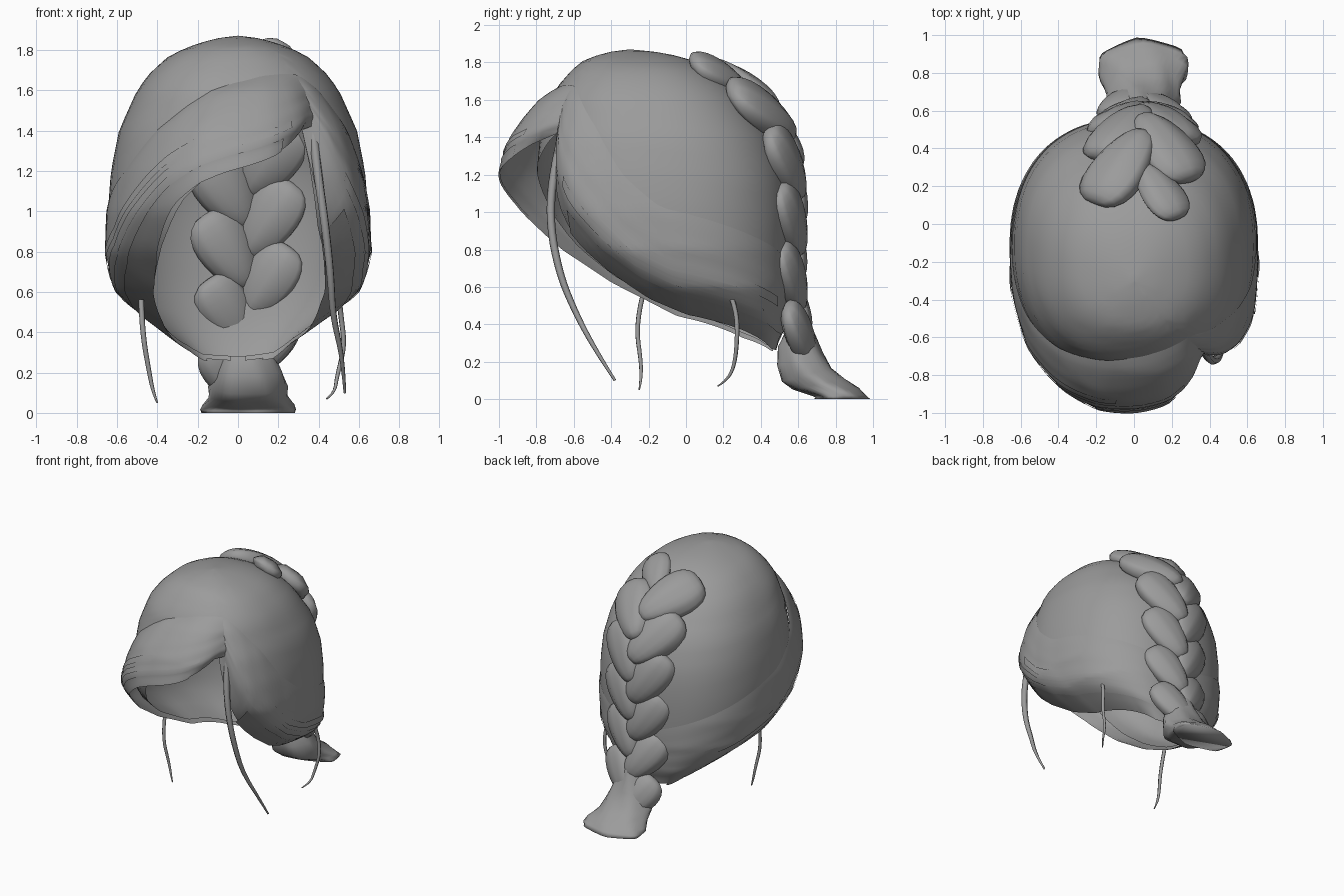
import bpy, bmesh, math
from mathutils import Vector

if "Cube" in bpy.data.objects:
    bpy.data.objects.remove(bpy.data.objects["Cube"])

hair = bpy.data.materials.new("hair grey")
hair.diffuse_color = (0.33, 0.33, 0.33, 1)
hair.use_nodes = True
hair.node_tree.nodes["Principled BSDF"].inputs["Base Color"].default_value = hair.diffuse_color


def interp(table, t):
    """Linear lookup in rows sorted by their first entry."""
    if t <= table[0][0]:
        return table[0][1:]
    for a, b in zip(table, table[1:]):
        if t <= b[0]:
            f = (t - a[0]) / (b[0] - a[0])
            return tuple(p + (q - p) * f for p, q in zip(a[1:], b[1:]))
    return table[-1][1:]


def add_mesh(name, bm):
    bmesh.ops.recalc_face_normals(bm, faces=bm.faces)
    me = bpy.data.meshes.new(name)
    bm.to_mesh(me)
    bm.free()
    me.materials.append(hair)
    for p in me.polygons:
        p.use_smooth = True
    ob = bpy.data.objects.new(name, me)
    bpy.context.collection.objects.link(ob)
    return ob


def grid(name, rows, closed=False, cap_end=False):
    bm = bmesh.new()
    vs = [[bm.verts.new(p) for p in r] for r in rows]
    n = len(rows[0])
    for r0, r1 in zip(vs, vs[1:]):
        for i in range(n if closed else n - 1):
            j = (i + 1) % n
            bm.faces.new((r0[i], r0[j], r1[j], r1[i]))
    if cap_end:
        bm.faces.new(vs[-1])
    bmesh.ops.remove_doubles(bm, verts=bm.verts, dist=0.0005)
    return add_mesh(name, bm)


# Head cross-sections: z, half width, front y, back y
HEAD = [(0.25, .34, -.28, .46), (0.4, .45, -.45, .52), (0.6, .58, -.62, .55),
        (0.8, .635, -.75, .56), (1.0, .645, -.8, .56), (1.2, .63, -.8, .54),
        (1.4, .59, -.78, .47), (1.6, .5, -.73, .33), (1.68, .44, -.68, .25),
        (1.76, .355, -.61, .14), (1.81, .26, -.55, .04), (1.84, .17, -.47, -.07),
        (1.86, .09, -.39, -.18), (1.87, 0, -.3, -.3)]
# Swept locks: angle from the front, top z, bottom z, outward bulge
LEFT = [(-176, .7, .26, .01), (-150, .8, .27, .025), (-118, .92, .34, .025),
        (-84, 1.05, .46, .03), (-60, 1.2, .64, .06), (-40, 1.4, .86, .11),
        (-25, 1.52, 1.04, .16), (-12, 1.6, 1.15, .19), (0, 1.64, 1.22, .19),
        (12, 1.67, 1.28, .165), (25, 1.68, 1.36, .1), (37, 1.68, 1.42, .02)]
RIGHT = [(36, 1.68, 1.42, .02), (42, 1.66, 1.12, .06), (50, 1.6, .9, .075),
         (62, 1.45, .7, .06), (75, 1.2, .55, .035), (90, 1.02, .46, .025),
         (118, .92, .38, .025), (150, .8, .28, .025), (176, .7, .26, .01)]


def lock_at(a):
    return interp(RIGHT if a > 36.5 else LEFT, a)


def head_point(deg, z, off=0):
    hx, yf, yb = interp(HEAD, z)
    a = math.radians(deg)
    s, c = math.sin(a), math.cos(a)
    x = hx * math.copysign(abs(s) ** .87, s)
    y = (yf + yb) / 2 - (yb - yf) / 2 * math.copysign(abs(c) ** .87, c)
    # the lower edge curls in under the jaw
    zt, zb, _ = lock_at(deg)
    w = min(max(((zt - z) / (zt - zb) - .62) / .38, 0), 1.1)
    tuck = 1 - .26 * w * w * min(1, 1.3 * abs(s))
    return Vector(((x + off * s) * tuck, y - off * c, z))


# Scalp: open shell whose rim follows the lower edge of the swept locks
ROWS, SEG = 24, 72
rows = []
for r in range(ROWS + 1):
    row = []
    for i in range(SEG):
        a = -180 + 360 * i / SEG
        rim = lock_at(a)[1] + .02
        row.append(head_point(a, rim + (1.87 - rim) * math.sin(r / ROWS * math.pi / 2)))
    rows.append(row)
grid("scalp_hair", rows, closed=True)


# Swept locks, with shallow combed ridges
def swept_lock(name, table, lift=0.0, v0=0.0, v1=1.0, t0=0.0, t1=1.0, across=20):
    a0, a1 = table[0][0], table[-1][0]
    rows = []
    for i in range(57):
        a = a0 + (a1 - a0) * (t0 + (t1 - t0) * i / 56)
        zt, zb, off = interp(table, a)
        row = []
        for k in range(across + 1):
            v = v0 + (v1 - v0) * k / across
            ridge = .005 * abs(math.sin(v * 14)) * v
            bulge = off * max(0, math.sin(v * math.pi * .5)) ** .75
            row.append(head_point(a, zt + (zb - zt) * v, .003 + lift + bulge + ridge))
        rows.append(row)
    return grid(name, rows)


swept_lock("fringe_lock", LEFT)
swept_lock("side_lock", RIGHT)
# Thin loose layers lying over the locks
for k, (v0, v1, t0, t1) in enumerate([(.84, 1.02, .1, .9), (.5, .6, .2, .8), (.66, .75, .3, .92)]):
    swept_lock(f"fringe_layer_{k}", LEFT, .006, v0, v1, t0, t1, 3)
    swept_lock(f"side_layer_{k}", RIGHT, .006, v0, v1, 1 - t1, 1 - t0, 3)

# Braid: overlapping lobes alternating down a path over the back of the head
PATH = [Vector((.05, y, z)) for y, z in
        [(.17, 1.735), (.3, 1.65), (.43, 1.51), (.51, 1.35), (.55, 1.15),
         (.555, .95), (.555, .7), (.575, .5), (.61, .33), (.65, .2)]]
LENGTHS = [(b - a).length for a, b in zip(PATH, PATH[1:])]


def path_at(t):
    d = t * sum(LENGTHS)
    for i, l in enumerate(LENGTHS):
        if d <= l or i == len(LENGTHS) - 1:
            nxt = PATH[min(i + 2, len(PATH) - 1)] - PATH[max(i - 1, 0)]
            return PATH[i].lerp(PATH[i + 1], d / l), nxt.normalized()
        d -= l


def braid_lobe(name, centre, tangent, side, size):
    X = Vector((1, 0, 0))
    N = X.cross(tangent).normalized()
    if N.y < 0:
        N = -N
    # the outer edge of each lobe wraps round the braid
    N = (N + X * side * .3).normalized()
    long = tangent * .82 - X * side * .57
    long = (long - N * long.dot(N)).normalized()
    wide = N.cross(long).normalized()
    bm = bmesh.new()
    bmesh.ops.create_uvsphere(bm, u_segments=20, v_segments=12, radius=1)
    for v in bm.verts:
        p = v.co.copy()
        taper = 1 - .25 * p.z                  # slimmer where it tucks under
        full = max(1e-6, 1 - p.z * p.z) ** -.12   # blunt ends
        groove = 1 + .04 * math.cos(7 * math.atan2(p.y, p.x))
        v.co = (centre + X * side * .118 * size
                + long * p.z * .25 * size
                + wide * p.x * .155 * size * taper * groove * full
                + N * p.y * .09 * groove * full * size)
    add_mesh(name, bm)


COUNT = 12
for i in range(COUNT):
    t = i / (COUNT - 1)
    c, tan = path_at(t)
    size = .75 if i == 0 else 1.06 - .3 * t
    braid_lobe(f"braid_lobe_{i}", c, tan, 1 if i % 2 == 0 else -1, size)

# Braid tail: inner y/z, outer y/z, half width, flicked backward with a flat end
TAIL = [(.53, .36, .67, .40, .09), (.49, .28, .70, .33, .13), (.48, .18, .74, .25, .17),
        (.50, .09, .79, .17, .20), (.56, .05, .86, .11, .20), (.66, .02, .93, .06, .24),
        (.69, .01, .96, .025, .26), (.68, 0, .99, .0, .25)]
rows = []
for k, (y0, z0, y1, z1, w) in enumerate(TAIL):
    row = []
    for i in range(40):
        a = 2 * math.pi * i / 40
        g = 1 - .09 * abs(math.sin(3 * a + k * .5))
        m = .5 + .5 * g * math.cos(a)
        row.append((.05 + w * g * math.sin(a), y0 + (y1 - y0) * m, z0 + (z1 - z0) * m))
    rows.append(row)
grid("braid_tail", rows, closed=True, cap_end=True)


# Loose wisps hanging from the hairline
def wisp(name, pts, width):
    cu = bpy.data.curves.new(name, "CURVE")
    cu.dimensions = "3D"
    cu.bevel_depth = width
    cu.bevel_resolution = 1
    sp = cu.splines.new("NURBS")
    sp.points.add(len(pts) - 1)
    for i, (p, q) in enumerate(zip(sp.points, pts)):
        p.co = (*q, 1)
        p.radius = 1 - .7 * (i / (len(pts) - 1)) ** 2
    sp.use_endpoint_u = True
    sp.order_u = 3
    sp.resolution_u = 4
    cu.materials.append(hair)
    bpy.context.collection.objects.link(bpy.data.objects.new(name, cu))


wisp("front_wisp", [(.37, -.66, 1.42), (.39, -.71, 1.22), (.43, -.73, .95), (.46, -.68, .68),
                    (.47, -.6, .48), (.52, -.49, .27), (.53, -.38, .1)], .024)
wisp("left_wisp", [(-.48, -.23, .56), (-.475, -.27, .4), (-.44, -.24, .2), (-.42, -.24, .1),
                   (-.4, -.25, .05)], .014)
wisp("right_wisp", [(.5, .23, .58), (.51, .27, .48), (.53, .275, .33), (.49, .26, .18),
                    (.48, .22, .1), (.44, .17, .07)], .014)
